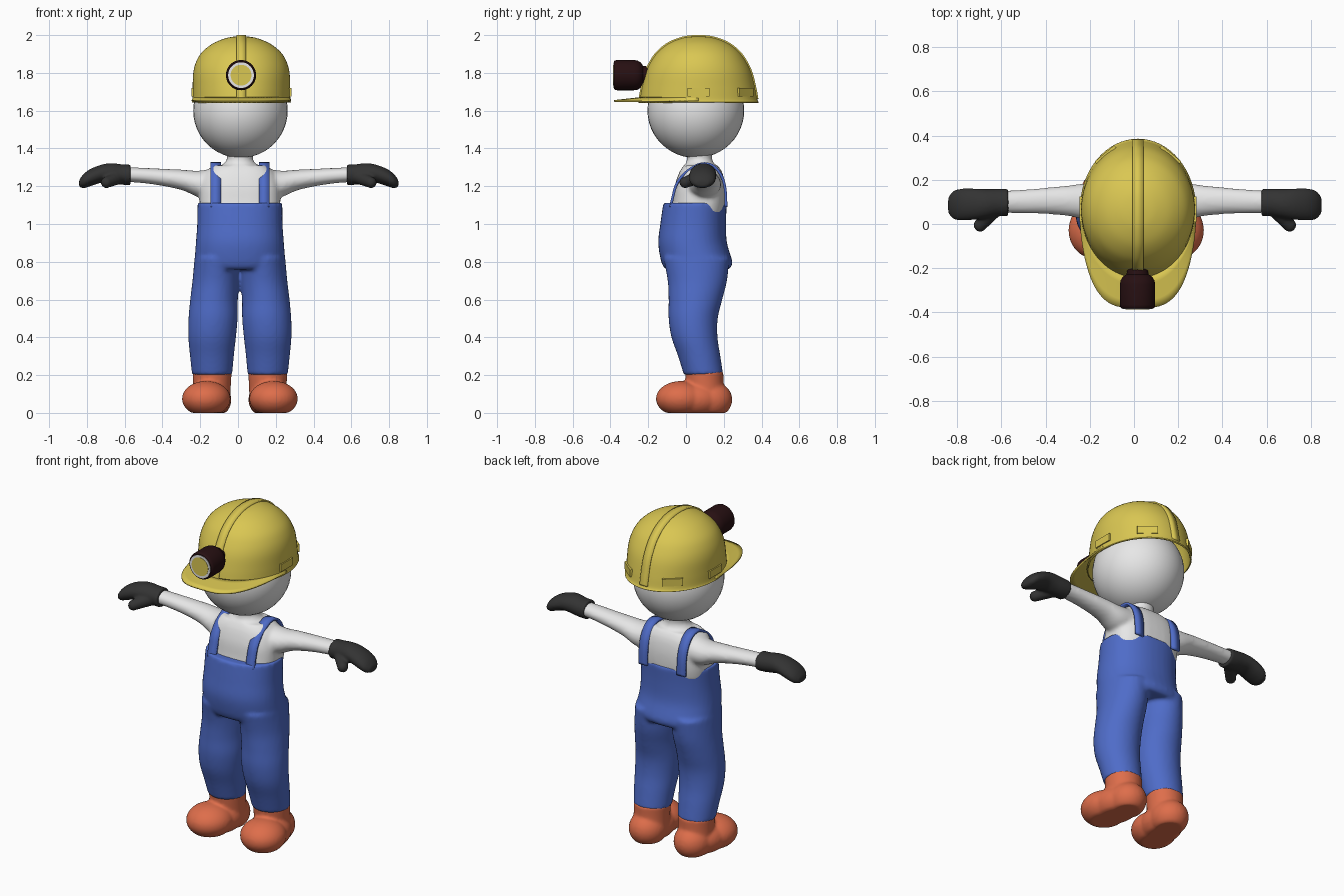
import bpy, bmesh, math
from mathutils import Matrix, Vector

if "Cube" in bpy.data.objects:
    bpy.data.objects.remove(bpy.data.objects["Cube"])

MID = 0.01      # body centre line
HELM = 0.018    # helmet centre line
HELM_Y = 0.066


def material(name, r, g, b):
    m = bpy.data.materials.new(name)
    m.use_nodes = True
    m.diffuse_color = (r, g, b, 1)
    m.node_tree.nodes["Principled BSDF"].inputs["Base Color"].default_value = (r, g, b, 1)
    return m


WHITE = material("white", 0.8, 0.8, 0.8)
YELLOW = material("helmet yellow", 0.7, 0.57, 0.085)
BLUE = material("denim blue", 0.078, 0.15, 0.58)
ORANGE = material("boot orange", 0.73, 0.155, 0.07)
CHARCOAL = material("glove charcoal", 0.033, 0.033, 0.033)
MAROON = material("lamp dark maroon", 0.02, 0.005, 0.006)


def finish(name, bm, mat, x=0.0, angle=40):
    bmesh.ops.recalc_face_normals(bm, faces=bm.faces)
    mesh = bpy.data.meshes.new(name)
    bm.to_mesh(mesh)
    bm.free()
    mesh.materials.append(mat)
    ob = bpy.data.objects.new(name, mesh)
    bpy.context.collection.objects.link(ob)
    ob.location.x = x
    bpy.ops.object.select_all(action="DESELECT")
    ob.select_set(True)
    bpy.context.view_layer.objects.active = ob
    bpy.ops.object.shade_smooth_by_angle(angle=math.radians(angle))
    return ob


def blend(ob, voxel, rounds):
    """Fuse overlapping volumes into one soft skin."""
    r = ob.modifiers.new("Fuse", "REMESH")
    r.mode = "VOXEL"
    r.voxel_size = voxel
    r.use_smooth_shade = True
    s = ob.modifiers.new("Soften", "SMOOTH")
    s.iterations = rounds


def thicken(ob, amount, offset):
    m = ob.modifiers.new("Thickness", "SOLIDIFY")
    m.thickness = amount
    m.offset = offset


def spline(points, steps=5):
    """Smooth interpolation through tuples of any size."""
    p = [Vector(q) for q in points]
    p = [p[0]] + p + [p[-1]]
    out = []
    for a, b, c, d in zip(p, p[1:], p[2:], p[3:]):
        for i in range(steps):
            t = i / steps
            out.append(0.5 * (2 * b + (c - a) * t + (2 * a - 5 * b + 4 * c - d) * t * t
                              + (3 * b - a - 3 * c + d) * t ** 3))
    return out + [p[-1]]


def power(v, e):
    return math.copysign(abs(v) ** e, v)


def loft(bm, rings, axis="z", square=1.0, caps=True, smooth=True, sides=40):
    """Rings are (position, centre a, centre b, radius a, radius b)."""
    loops = []
    for t, ca, cb, ra, rb in (spline(rings) if smooth else rings):
        loop = []
        for i in range(sides):
            w = math.tau * i / sides
            a = ca + ra * power(math.cos(w), square)
            b = cb + rb * power(math.sin(w), square)
            co = {"x": (t, a, b), "y": (a, t, b), "z": (a, b, t)}[axis]
            loop.append(bm.verts.new(co))
        loops.append(loop)
    for lo, hi in zip(loops, loops[1:]):
        for i in range(sides):
            j = (i + 1) % sides
            bm.faces.new((lo[i], lo[j], hi[j], hi[i]))
    if caps:
        bm.faces.new(loops[0])
        bm.faces.new(loops[-1])


def ball(bm, centre, radii, turn=0.0):
    m = Matrix.Translation(centre) @ Matrix.Rotation(turn, 4, "Z") @ Matrix.Diagonal((*radii, 1))
    bmesh.ops.create_uvsphere(bm, u_segments=40, v_segments=24, radius=1, matrix=m)


def ribbon(name, path, x, width, thick, mat):
    """Flat band following a side-on (y, z) path."""
    bm = bmesh.new()
    rows = [[bm.verts.new((s * width / 2, p[0], p[1])) for s in (-1, 1)] for p in spline(path)]
    for a, b in zip(rows, rows[1:]):
        bm.faces.new((a[0], a[1], b[1], b[0]))
    thicken(finish(name, bm, mat, x), thick, 0)


def flip(rings, s):
    """Mirror rings running along x."""
    return [(s * r[0], *r[1:]) for r in rings]


# Overalls: trunk and two legs in one skin
bm = bmesh.new()
loft(bm, [(0.76, 0, 0.06, 0.235, 0.17), (0.8, 0, 0.057, 0.24, 0.188), (0.9, 0, 0.035, 0.233, 0.182),
          (1.0, 0, 0.038, 0.226, 0.174), (1.112, 0, 0.048, 0.225, 0.168)], square=0.9)
for s in (-1, 1):
    leg = [(0.2, 0.147, 0.093, 0.106, 0.104), (0.3, 0.148, 0.07, 0.116, 0.112),
           (0.4, 0.147, 0.045, 0.126, 0.122), (0.5, 0.142, 0.038, 0.13, 0.13),
           (0.6, 0.137, 0.05, 0.126, 0.142), (0.7, 0.127, 0.06, 0.124, 0.157),
           (0.82, 0.12, 0.055, 0.12, 0.175)]
    loft(bm, [(z, s * cx, *rest) for z, cx, *rest in leg])
blend(finish("overalls", bm, BLUE, MID), 0.011, 4)

# Shirt: chest, neck and both arms in one skin
bm = bmesh.new()
loft(bm, [(1.05, 0, 0.06, 0.208, 0.142), (1.12, 0, 0.07, 0.214, 0.14), (1.2, 0, 0.074, 0.21, 0.134),
          (1.27, 0, 0.078, 0.185, 0.115), (1.31, 0, 0.078, 0.14, 0.09)], square=0.75)
loft(bm, [(1.27, 0, 0.075, 0.13, 0.09), (1.32, 0, 0.073, 0.085, 0.075), (1.345, 0, 0.072, 0.068, 0.066),
          (1.4, 0, 0.07, 0.08, 0.075)])
for s in (-1, 1):
    arm = [(0.13, 0.09, 1.21, 0.095, 0.085), (0.22, 0.1, 1.212, 0.085, 0.07),
           (0.3, 0.105, 1.232, 0.07, 0.055), (0.4, 0.105, 1.246, 0.06, 0.046),
           (0.5, 0.102, 1.256, 0.054, 0.041), (0.62, 0.1, 1.263, 0.05, 0.038)]
    loft(bm, flip(arm, s), "x")
blend(finish("shirt_and_arms", bm, WHITE, MID), 0.011, 5)

# Head
bm = bmesh.new()
ball(bm, (0, 0.052, 1.6), (0.25, 0.256, 0.25))
finish("head", bm, WHITE, MID + 0.003)

strap = [(-0.082, 1.09), (-0.068, 1.15), (-0.05, 1.21), (-0.01, 1.265), (0.05, 1.307), (0.1, 1.32),
         (0.15, 1.303), (0.19, 1.25), (0.208, 1.18), (0.212, 1.09)]
for s, side in ((-1, "right"), (1, "left")):
    ribbon(side + "_strap", strap, MID + s * 0.128, 0.055, 0.014, BLUE)

    # Mitten with a short thumb
    bm = bmesh.new()
    mitten = [(0.573, 0.097, 1.26, 0.062, 0.054), (0.62, 0.097, 1.262, 0.062, 0.054),
              (0.67, 0.092, 1.268, 0.066, 0.054), (0.72, 0.09, 1.268, 0.07, 0.048),
              (0.78, 0.088, 1.248, 0.072, 0.046), (0.82, 0.086, 1.228, 0.064, 0.038),
              (0.845, 0.085, 1.215, 0.035, 0.018)]
    loft(bm, flip(mitten, s), "x")
    for k in range(5):
        t = k / 4
        ball(bm, (s * (0.64 + 0.06 * t), 0.06 - 0.065 * t, 1.245 - 0.025 * t), [0.036 - 0.006 * t] * 3)
    blend(finish(side + "_glove", bm, CHARCOAL, MID - 0.006), 0.008, 3)

    # Boot: rounded toe, heel and ankle, flat underneath
    bm = bmesh.new()
    ball(bm, (s * 0.178, -0.025, 0.075), (0.128, 0.135, 0.094), s * 0.3)
    ball(bm, (s * 0.165, 0.05, 0.07), (0.118, 0.15, 0.095), s * 0.2)
    ball(bm, (s * 0.15, 0.13, 0.07), (0.105, 0.115, 0.1))
    loft(bm, [(0.05, s * 0.15, 0.11, 0.1, 0.105), (0.14, s * 0.148, 0.1, 0.1, 0.1),
              (0.22, s * 0.147, 0.096, 0.104, 0.102)])
    for v in bm.verts:
        v.co.z = max(v.co.z, 0)
    blend(finish(side + "_boot", bm, ORANGE, MID), 0.009, 5)

# Helmet shell
bm = bmesh.new()
dome = [(1.645, 0.263, 0.32), (1.662, 0.259, 0.311), (1.72, 0.258, 0.3), (1.8, 0.255, 0.28),
        (1.86, 0.239, 0.252), (1.91, 0.208, 0.216), (1.955, 0.152, 0.16), (1.983, 0.085, 0.092),
        (1.993, 0.03, 0.033), (1.994, 0.002, 0.002)]
loft(bm, [(z, 0, HELM_Y, rx, ry) for z, rx, ry in dome], caps=False, sides=64)
thicken(finish("helmet_shell", bm, YELLOW, HELM), 0.008, -1)

# Raised ridge over the crown
profile = [(HELM_Y - ry, z) for z, rx, ry in dome[1:-1]]
profile += [(HELM_Y + ry, z) for z, rx, ry in reversed(dome[1:-1])]
ribbon("helmet_ridge", profile, HELM, 0.05, 0.013, YELLOW)

# Visor: a crescent from the shell to a rounded front edge
bm = bmesh.new()
rows = []
for i in range(49):
    w = math.pi * i / 48
    c, s = math.cos(w), math.sin(w)
    inner = Vector((0.253 * c, HELM_Y - 0.305 * s, 1.667))
    outer = Vector((0.26 * power(c, 0.6), HELM_Y * (1 - s) - 0.38 * s, 1.651))
    rows.append([bm.verts.new(inner.lerp(outer, k / 4)) for k in range(5)])
for a, b in zip(rows, rows[1:]):
    for k in range(4):
        bm.faces.new((a[k], a[k + 1], b[k + 1], b[k]))
thicken(finish("helmet_visor", bm, YELLOW, HELM), 0.01, 0)

# Low raised tabs around the rim
bm = bmesh.new()
for deg in (0, 55, 125, 180):
    w = math.radians(deg)
    spot = Matrix.Translation((0.257 * math.cos(w), HELM_Y + 0.303 * math.sin(w), 1.698))
    facing = math.atan2(math.sin(w) / 0.303, math.cos(w) / 0.257)
    size = Matrix.Diagonal((0.014, 0.115, 0.044, 1))
    bmesh.ops.create_cube(bm, size=1, matrix=spot @ Matrix.Rotation(facing, 4, "Z") @ size)
finish("helmet_tabs", bm, YELLOW, HELM)


# Head lamp: housing, white ring and lens
def turned(name, steps, mat):
    bm = bmesh.new()
    loft(bm, [(y, 0, 1.788, r, r) for y, r in steps], "y", smooth=False, sides=48)
    finish(name, bm, mat, HELM - 0.002)


turned("lamp_housing", [(-0.2, 0.045), (-0.228, 0.05), (-0.238, 0.066), (-0.256, 0.077), (-0.275, 0.08),
                        (-0.365, 0.08), (-0.376, 0.078), (-0.382, 0.072)], MAROON)
turned("lamp_ring", [(-0.378, 0.068), (-0.385, 0.068)], WHITE)
turned("lamp_lens", [(-0.38, 0.055), (-0.387, 0.055)], YELLOW)
